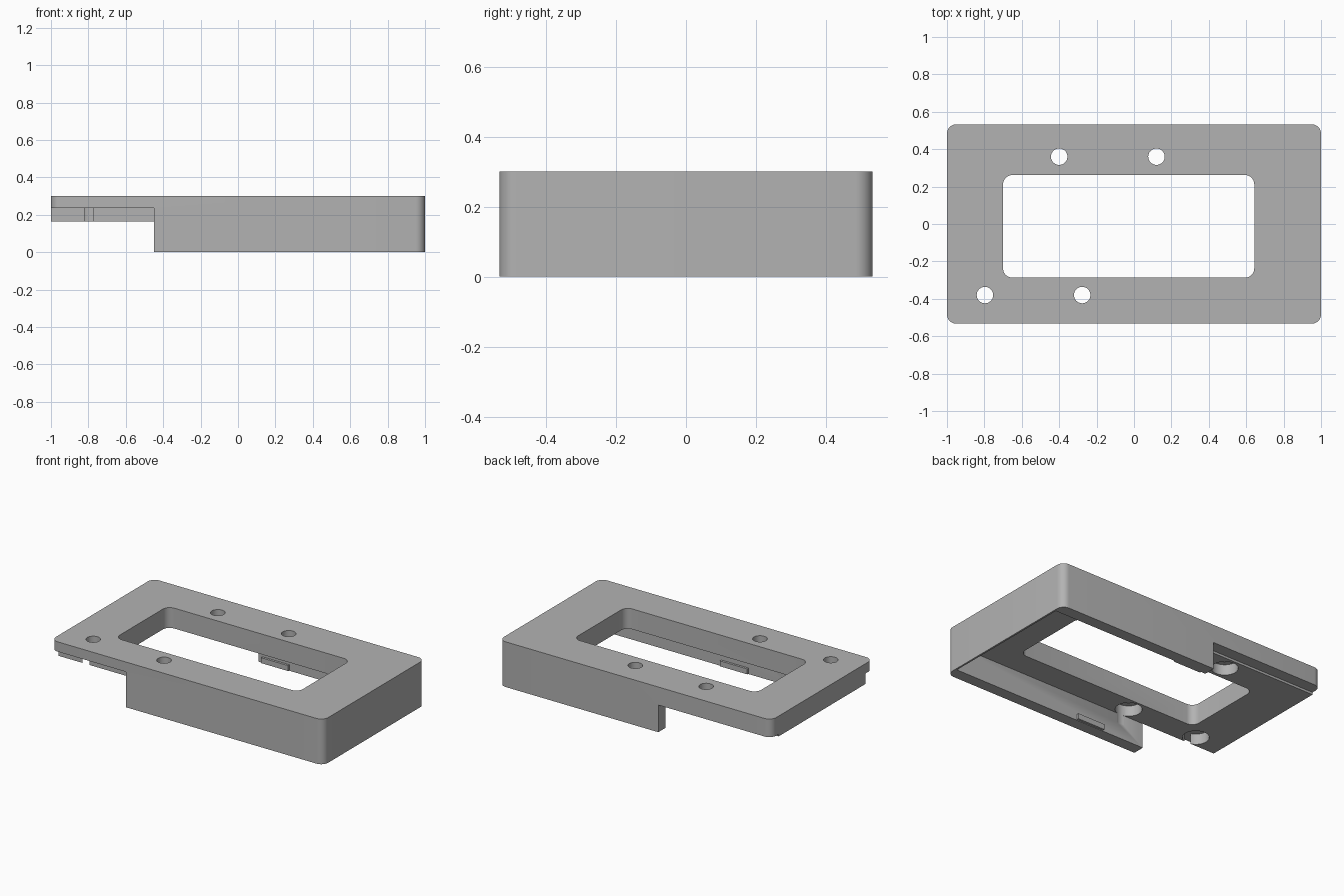
import bpy, bmesh, math

if "Cube" in bpy.data.objects:
    bpy.data.objects.remove(bpy.data.objects["Cube"], do_unlink=True)

grey = bpy.data.materials.new("plain grey")
grey.use_nodes = True
COLOUR = (0.45, 0.45, 0.45, 1)
grey.diffuse_color = COLOUR
grey.node_tree.nodes["Principled BSDF"].inputs["Base Color"].default_value = COLOUR


def prism(name, outline, z0, z1):
    """Extrude a closed outline from z0 to z1."""
    bm = bmesh.new()
    base = bm.faces.new([bm.verts.new((x, y, z0)) for x, y in outline])
    top = bmesh.ops.extrude_face_region(bm, geom=[base])["geom"]
    bmesh.ops.translate(bm, vec=(0, 0, z1 - z0),
                        verts=[v for v in top if isinstance(v, bmesh.types.BMVert)])
    bmesh.ops.recalc_face_normals(bm, faces=bm.faces)
    mesh = bpy.data.meshes.new(name)
    bm.to_mesh(mesh)
    bm.free()
    mesh.materials.append(grey)
    obj = bpy.data.objects.new(name, mesh)
    bpy.context.collection.objects.link(obj)
    return obj


def rectangle(x0, x1, y0, y1):
    return [(x0, y0), (x1, y0), (x1, y1), (x0, y1)]


def rounded(x0, x1, y0, y1, r, steps=8):
    corners = [(x1 - r, y1 - r), (x0 + r, y1 - r), (x0 + r, y0 + r), (x1 - r, y0 + r)]
    return [(cx + r * math.cos(a), cy + r * math.sin(a))
            for q, (cx, cy) in enumerate(corners)
            for a in [(q + i / steps) * math.pi / 2 for i in range(steps + 1)]]


def circle(cx, cy, r, n=40):
    return [(cx + r * math.cos(math.tau * i / n), cy + r * math.sin(math.tau * i / n))
            for i in range(n)]


HALF_Y, INNER_Y = 0.533, 0.456
HEIGHT, CEILING, LEDGE = 0.3, 0.165, 0.235

body = prism("bezel_body", rounded(-1, 1, -HALF_Y, HALF_Y, 0.05), 0, HEIGHT)

# Hollow underside, side wall cut-outs and window
cutters = [
    prism("cavity_cutter", rectangle(-1.1, 0.988, -INNER_Y, INNER_Y), -0.1, CEILING),
    prism("front_wall_cutter", rectangle(-1.1, -0.45, -0.7, -INNER_Y), -0.1, LEDGE),
    prism("back_wall_cutter", rectangle(-1.1, -0.17, INNER_Y, 0.7), -0.1, 0.18),
    prism("window_cutter", rounded(-0.7, 0.643, -0.287, 0.262, 0.05), -0.1, 0.5),
]

# Screw holes, counterbored from below
for x, y in [(-0.4, 0.36), (0.12, 0.36), (-0.797, -0.38), (-0.277, -0.38)]:
    cutters.append(prism("screw_cutter", circle(x, y, 0.044), -0.1, 0.5))
    cutters.append(prism("counterbore_cutter", circle(x, y, 0.08), 0.1, LEDGE))

for cutter in cutters:
    cutter.hide_render = True
    mod = body.modifiers.new(cutter.name, "BOOLEAN")
    mod.operation = "DIFFERENCE"
    mod.solver = "EXACT"
    mod.object = cutter

# Bake the cuts and drop the cutters
bpy.context.view_layer.update()
graph = bpy.context.evaluated_depsgraph_get()
carved = bpy.data.meshes.new_from_object(body.evaluated_get(graph))
body.modifiers.clear()
body.data = carved
for cutter in cutters:
    bpy.data.objects.remove(cutter, do_unlink=True)

# Snap tabs on the inner faces of both long walls
for name, side in (("front_tab", -1), ("back_tab", 1)):
    y0, y1 = sorted((side * (INNER_Y + 0.005), side * (INNER_Y - 0.015)))
    prism(name, rectangle(-0.14, 0.06, y0, y1), 0.004, 0.04)

# Smooth the rounded corners and holes
bpy.ops.object.select_all(action="DESELECT")
body.select_set(True)
bpy.context.view_layer.objects.active = body
bpy.ops.object.shade_smooth_by_angle(angle=math.radians(30))
